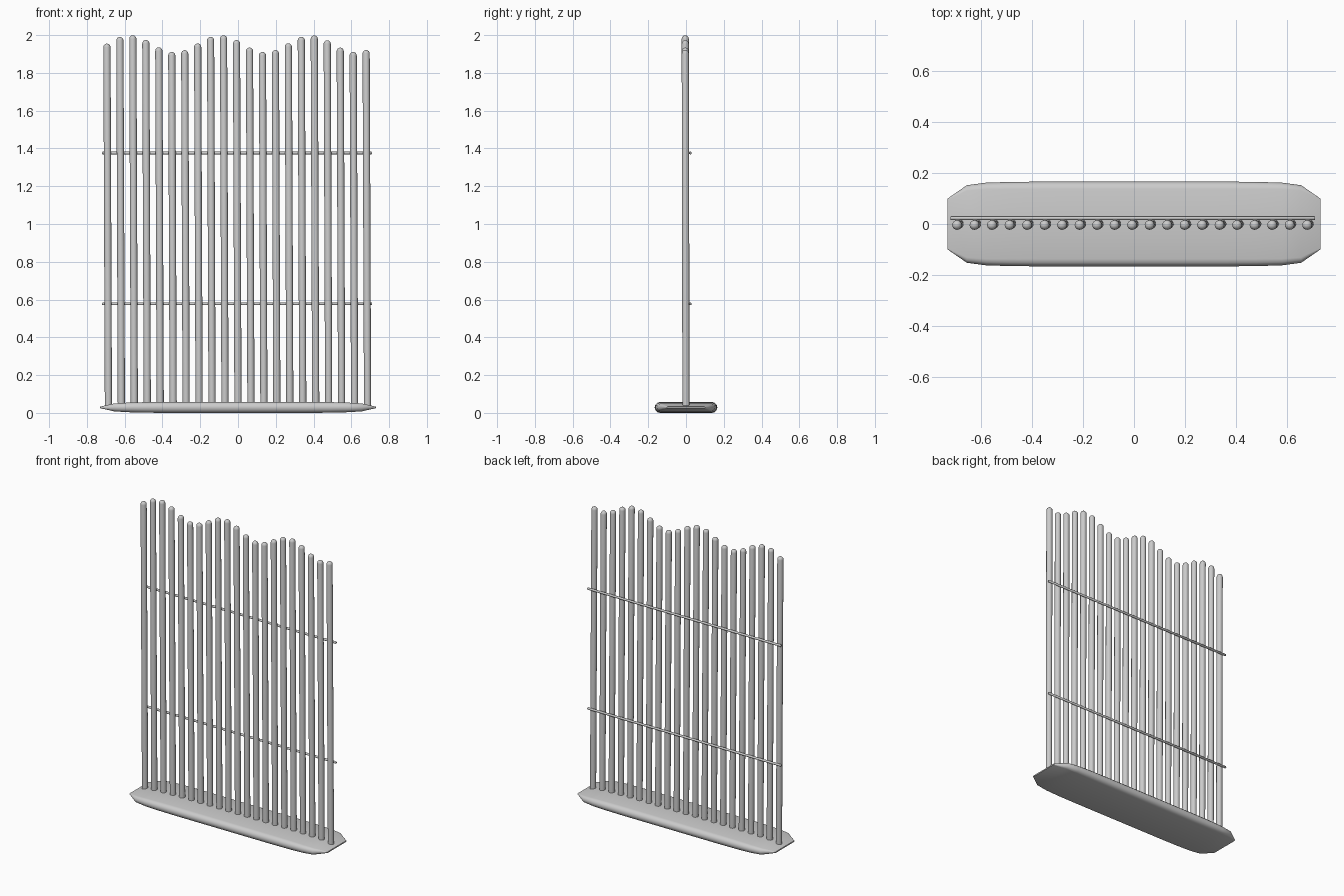
import bpy, bmesh, math
from mathutils import Vector

if "Cube" in bpy.data.objects:
    bpy.data.objects.remove(bpy.data.objects["Cube"])


def loft(name, rings):
    """Skin a closed solid through a list of equal-length point rings."""
    bm = bmesh.new()
    vs = [[bm.verts.new(p) for p in ring] for ring in rings]
    n = len(vs[0])
    for a, b in zip(vs, vs[1:]):
        for i in range(n):
            bm.faces.new((a[i], a[(i + 1) % n], b[(i + 1) % n], b[i]))
    bm.faces.new(vs[0])
    bm.faces.new(vs[-1])
    bmesh.ops.recalc_face_normals(bm, faces=bm.faces)
    me = bpy.data.meshes.new(name)
    bm.to_mesh(me)
    bm.free()
    ob = bpy.data.objects.new(name, me)
    bpy.context.collection.objects.link(ob)
    bpy.ops.object.select_all(action='DESELECT')
    ob.select_set(True)
    bpy.context.view_layer.objects.active = ob
    bpy.ops.object.shade_smooth_by_angle(angle=math.radians(50))
    return ob


def circle(center, r, axis, n):
    pts = []
    for k in range(n):
        a = 2 * math.pi * k / n
        c, s = r * math.cos(a), r * math.sin(a)
        pts.append(Vector(center) + Vector((c, s, 0) if axis == 'z' else (0, c, s)))
    return pts


# Base: flat pad with rounded edges, thinning to a blunt wedge at both ends
def pad_section(x, hy, hz, zc=0.029, seg=6):
    pts = []
    for side in (1, -1):
        for k in range(seg + 1):
            a = -math.pi / 2 + math.pi * k / seg
            pts.append((x, side * (hy - hz + hz * math.cos(a)), zc + side * hz * math.sin(a)))
    return pts


half = [(0.73, 0.10, 0.004), (0.655, 0.152, 0.021), (0.58, 0.162, 0.0255),
        (0.48, 0.165, 0.028), (0.36, 0.166, 0.029)]
stations = [(-x, y, z) for x, y, z in half] + half[::-1]
loft("base_pad", [pad_section(*s) for s in stations])

# Upright rods: wavy top line, domed tips, slight lean to the left
COUNT, R = 21, 0.019
for i in range(COUNT):
    x = -0.686 + 1.372 * i / (COUNT - 1)
    top = 1.955 + 0.045 * math.sin(0.9 * i)
    profile = [(0.04, R)]
    for k in range(5):
        a = math.pi / 2 * k / 4.3
        profile.append((top - R + R * math.sin(a), R * math.cos(a)))
    loft(f"upright_rod_{i + 1}",
         [circle((x - 0.004 * z, -0.002 * z, z), r, 'z', 16) for z, r in profile])

# Thin cross rails behind the rods
for name, z in (("lower_rail", 0.577), ("upper_rail", 1.376)):
    loft(name, [circle((x, 0.023, z), r, 'x', 10)
                for x, r in ((-0.72, 0.005), (-0.717, 0.0075), (0.707, 0.0075), (0.71, 0.005))])
